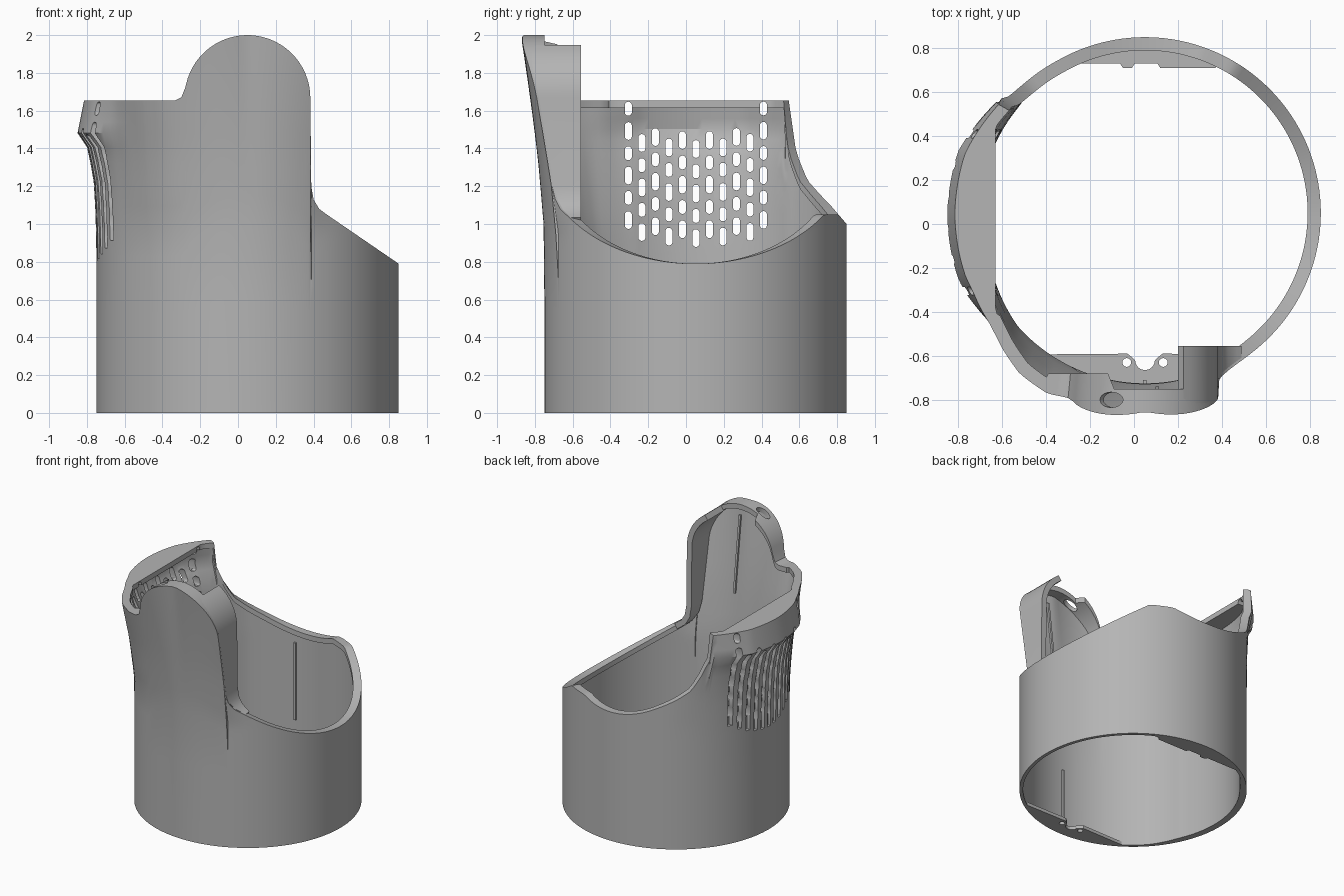
import bpy, bmesh, math

old = bpy.data.objects.get("Cube")
if old:
    bpy.data.objects.remove(old, do_unlink=True)

CX = CY = 0.05          # axis of the round body
R = 0.80                # outer radius

gray = bpy.data.materials.new("plain gray")
gray.use_nodes = True
COLOR = (0.46, 0.46, 0.46, 1)
gray.diffuse_color = COLOR
gray.node_tree.nodes["Principled BSDF"].inputs["Base Color"].default_value = COLOR


def interp(table, t):
    """Linear lookup; rows are (key, value, value...)."""
    if t <= table[0][0]:
        return table[0][1:]
    for a, b in zip(table, table[1:]):
        if t <= b[0]:
            f = (t - a[0]) / (b[0] - a[0])
            return tuple(p + (q - p) * f for p, q in zip(a[1:], b[1:]))
    return table[-1][1:]


def finish(name, bm, smooth=False):
    bmesh.ops.recalc_face_normals(bm, faces=bm.faces)
    me = bpy.data.meshes.new(name)
    bm.to_mesh(me)
    bm.free()
    ob = bpy.data.objects.new(name, me)
    bpy.context.scene.collection.objects.link(ob)
    me.materials.append(gray)
    if smooth:
        shade(ob)
    return ob


def shade(ob):
    bpy.ops.object.select_all(action='DESELECT')
    ob.select_set(True)
    bpy.context.view_layer.objects.active = ob
    bpy.ops.object.shade_smooth_by_angle(angle=math.radians(30))


def prism(bm, pts, lo, hi, axis):
    """Extrude a 2D outline along an axis, into bm."""
    def place(p, d):
        return {'x': (d, p[0], p[1]), 'y': (p[0], d, p[1]), 'z': (p[0], p[1], d)}[axis]
    a = [bm.verts.new(place(p, lo)) for p in pts]
    b = [bm.verts.new(place(p, hi)) for p in pts]
    bm.faces.new(a)
    bm.faces.new(b)
    for i in range(len(pts)):
        j = (i + 1) % len(pts)
        bm.faces.new((a[i], a[j], b[j], b[i]))


def arc(cx, cy, r, a0, a1, n):
    return [(cx + r * math.cos(math.radians(a0 + (a1 - a0) * i / n)),
             cy + r * math.sin(math.radians(a0 + (a1 - a0) * i / n))) for i in range(n + 1)]


def cut(ob, cutter):
    cutter.hide_render = True
    mod = ob.modifiers.new("cut", 'BOOLEAN')
    mod.operation, mod.solver, mod.object = 'DIFFERENCE', 'EXACT', cutter
    bpy.context.view_layer.objects.active = ob
    bpy.ops.object.modifier_apply(modifier=mod.name)
    bpy.data.objects.remove(cutter, do_unlink=True)


# Outward flare of the upper wall by direction (degrees, dx, dy)
FLARE = [(120, 0, 0), (143, -.031, .03), (162, -.09, .033), (180, -.1, 0), (200, -.098, -.026),
         (216, -.063, -.045), (228, -.035, -.135), (236, 0, -.155), (245, 0, -.114),
         (270, 0, -.065), (295, 0, -.11), (302, 0, -.03), (310, 0, 0)]
FRONT_RISE = [(.95, 0), (1.35, .5), (1.65, 1), (2, 1.6)]
SIDE_RISE = [(.9, 0), (1.2, .1), (1.4, .45), (1.48, 1), (1.655, .65)]
SIDE_WEIGHT = [(125, 0), (140, 1), (205, 1), (222, 0)]


def wall(deg, z, inset=0.0):
    """Point on the body wall, relative to its axis."""
    deg %= 360
    w = interp(SIDE_WEIGHT, deg)[0]
    k = interp(SIDE_RISE, z)[0] * w + interp(FRONT_RISE, z)[0] * (1 - w)
    dx, dy = interp(FLARE, deg)
    a = math.radians(deg)
    return (R - inset) * math.cos(a) + dx * k, (R - inset) * math.sin(a) + dy * k


# Rim outline: raised front lobe, then the slope down to the side
lobe_arc = arc(CX, 1.667, .333, 162, 0, 28)
fillet = [(.388, 1.2), (.40, 1.13), (.43, 1.08), (.47, 1.05)]
front_rim = [(-.33, 1.655), (-.30, 1.67), (-.28, 1.72)] + lobe_arc + fillet
SLOPE = [(.47, 1.05), (.85, .79)]
BACK = [(.53, 1.655), (.545, 1.467), (.59, 1.34), (.64, 1.23), (.70, 1.165), (.773, 1.09), (.85, 1.0)]


def front_angle(x):
    return math.degrees(math.atan2(-math.sqrt(R * R - (x - CX) ** 2), x - CX)) % 360


columns = [(front_angle(x), z) for x, z in front_rim]
STEPS = 150
start, end = columns[-1][0] - 360, columns[0][0]
for i in range(1, STEPS):
    deg = start + (end - start) * i / STEPS
    x = CX + R * math.cos(math.radians(deg))
    y = CY + R * math.sin(math.radians(deg))
    top = interp(SLOPE, x)[0] if x > .2 else 1.655
    columns.append((deg % 360, min(top, interp(BACK, y)[0]) if y > 0 else top))

# Body shell: each column is a closed wall section with an inner rim lip
LEVELS = (0, .3, .5, .58, .66, .74, .8, .85, .895, .93, .965, 1)
bm = bmesh.new()
rings = []
for deg, top in columns:
    thick = .025 + .025 * interp(SIDE_WEIGHT, deg)[0]
    sec = [(*wall(deg, top * f), top * f) for f in LEVELS]
    under = top - .04
    ix, iy = wall(deg, under, thick)
    lx, ly = wall(deg, top, .06)
    if 140 < deg < 215:
        lx, ly = max(lx, -.68), iy
    elif 234 < deg < 296:
        lx, ly = ix, max(iy + .02, -.73 if ix < -.15 else -.80)
    sec += [(lx, ly, top), (lx, ly, under)]
    sec += [(*wall(deg, under * f, thick), under * f) for f in reversed(LEVELS)]
    rings.append([bm.verts.new((x + CX, y + CY, z)) for x, y, z in sec])
for i, a in enumerate(rings):
    b = rings[(i + 1) % len(rings)]
    for j in range(len(a)):
        k = (j + 1) % len(a)
        bm.faces.new((a[j], a[k], b[k], b[j]))
body = finish("body_shell", bm)

# Vent: outer vertical grooves, then rounded through slots
grooves, slots = bmesh.new(), bmesh.new()
for i in range(11):
    y = -.305 + .0715 * i
    deg = 180 - math.degrees(math.asin((y - CY) / R))
    low = .8 + .9 * (y - CY) ** 2
    zs = [low + (1.46 - low) * j / 8 for j in range(9)]
    xs = [CX + wall(deg, z)[0] for z in zs]
    outline = [(x - .06, z) for x, z in zip(xs, zs)] + [(x + .022, z) for x, z in zip(xs[::-1], zs[::-1])]
    prism(grooves, outline, y - .017, y + .017, 'y')
    for k in range(6 if i in (0, 10) else 5):
        z = .925 + .118 * k + (.045 if i % 2 == 0 else 0) + .4 * (y - CY) ** 2
        h = .028 if k % 2 == 0 else .018
        prism(slots, arc(y, z + h, .019, 0, 180, 6) + arc(y, z - h, .019, 180, 360, 6), -1.0, -.5, 'x')
cut(body, finish("groove_cutter", grooves))
cut(body, finish("slot_cutter", slots))

# Oval dimple in the lobe's top edge
bm = bmesh.new()
bmesh.ops.create_cone(bm, cap_ends=True, segments=20, radius1=.035, radius2=.035, depth=.12)
dimple = finish("dimple_cutter", bm)
dimple.scale.x = 1.7
dimple.location = (-.11, -.80, 1.97)
dimple.rotation_euler.y = -.5
cut(body, dimple)
shade(body)

# Deep flange behind the lobe's edge
path = [p for p in lobe_arc if p[0] > .205] + fillet + [(.49, 1.036)]
bm = bmesh.new()
secs = []
for i, (x, z) in enumerate(path):
    p, q = path[max(i - 1, 0)], path[min(i + 1, len(path) - 1)]
    tx, tz = q[0] - p[0], q[1] - p[1]
    ln = math.hypot(tx, tz)
    nx, nz = tz / ln, -tx / ln
    ys = CY + wall(front_angle(x), z)[1] + .012
    secs.append([bm.verts.new((x + nx * d, y, z + nz * d))
                 for d, y in ((.002, ys), (.002, -.555), (.045, -.555), (.045, ys + .01))])
for a, b in zip(secs, secs[1:]):
    for j in range(4):
        bm.faces.new((a[j], a[(j + 1) % 4], b[(j + 1) % 4], b[j]))
bm.faces.new(secs[0])
bm.faces.new(secs[-1])
finish("lobe_flange", bm, True)

# Floor tabs: front one notched and drilled, back one with two feet
bm = bmesh.new()
notch = [(.13, -.59), (.105, -.61)] + arc(CX, -.62, .045, 0, -180, 8) + [(-.005, -.61), (-.03, -.59)]
prism(bm, arc(CX, CY, .785, 235, 305, 24) + notch, 0, .025, 'z')
tab = finish("front_floor_tab", bm)
bm = bmesh.new()
for side in (-1, 1):
    prism(bm, arc(CX + side * .083, -.63, .02, 0, 337.5, 15), -.1, .1, 'z')
cut(tab, finish("hole_cutter", bm))
bm = bmesh.new()
prism(bm, arc(CX, CY, .785, 60, 120, 24), 0, .025, 'z')
for x0, x1 in ((-.07, .01), (.1, .39)):
    prism(bm, [(x0, .74), (x0 + .02, .71), (x1 - .02, .71), (x1, .74)], 0, .025, 'z')
finish("back_floor_tab", bm)

# Thin inner ribs that follow the front and back walls
for name, deg, z0, z1 in (("lower_front_rib", 270, 0, .5), ("lobe_rib", 274, 1.3, 1.88),
                          ("back_rib", 99, .3, .9)):
    bm = bmesh.new()
    zs = [z0 + (z1 - z0) * i / 6 for i in range(7)]
    sign = 1 if deg > 180 else -1
    ys = [CY + wall(deg, z, .02)[1] for z in zs]
    x = CX + wall(deg, z0)[0]
    prism(bm, list(zip(ys, zs)) + [(y + sign * .02, z) for y, z in zip(ys[::-1], zs[::-1])],
          x - .008, x + .008, 'x')
    finish(name, bm)
